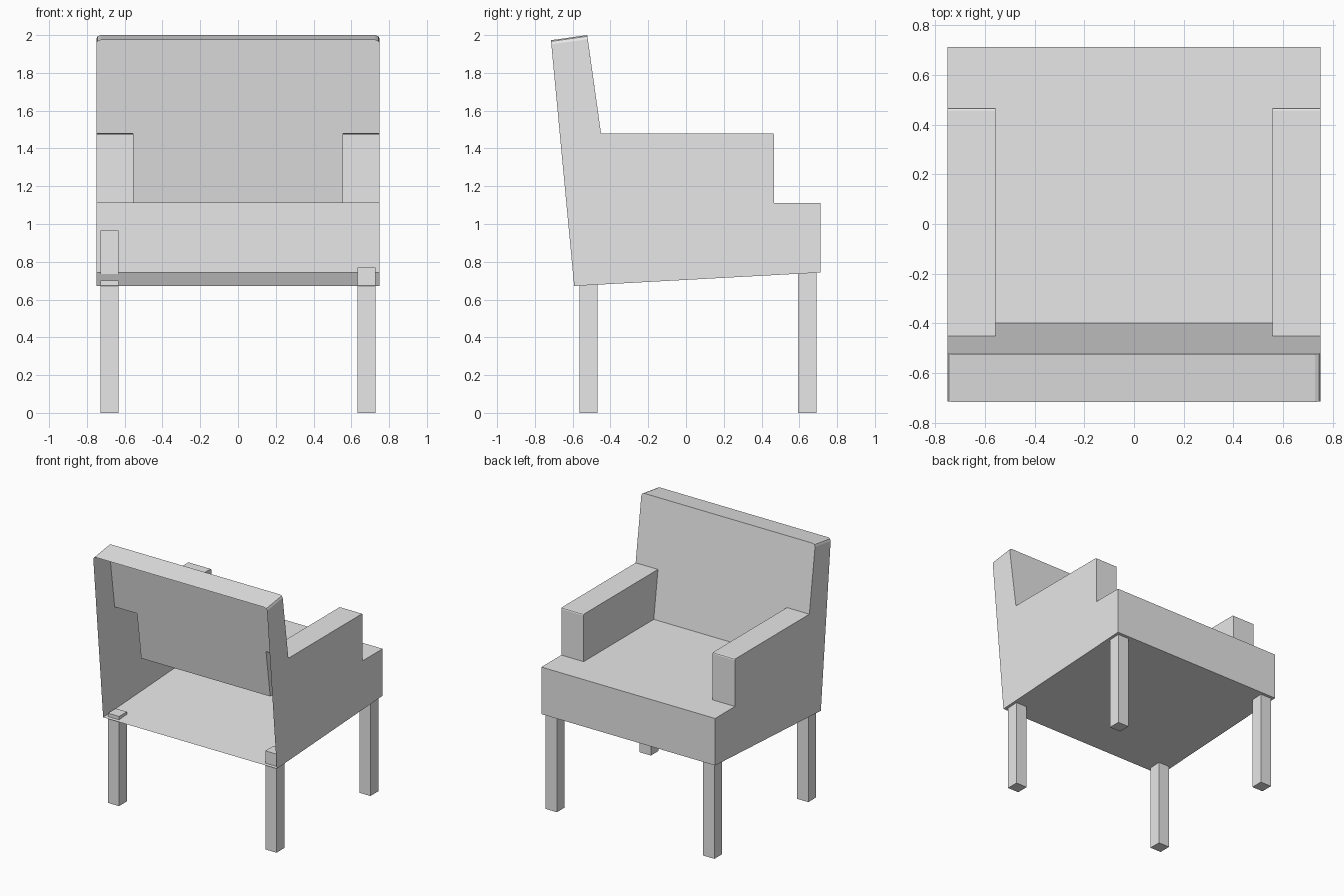
import bpy
import bmesh

cube = bpy.data.objects.get("Cube")
if cube:
    bpy.data.objects.remove(cube, do_unlink=True)

grey = bpy.data.materials.new("light_grey")
grey.use_nodes = True
grey.diffuse_color = (0.8, 0.8, 0.8, 1)
grey.node_tree.nodes["Principled BSDF"].inputs["Base Color"].default_value = (0.8, 0.8, 0.8, 1)


def finish(bm, name):
    mesh = bpy.data.meshes.new(name)
    bm.to_mesh(mesh)
    bm.free()
    mesh.materials.append(grey)
    obj = bpy.data.objects.new(name, mesh)
    bpy.context.scene.collection.objects.link(obj)
    return obj


def sheet(bm, points):
    return bm.faces.new([bm.verts.new(p) for p in points])


def sweep(bm, profile, x0, x1):
    """Run an open (y, z) profile across from x0 to x1."""
    for a, b in zip(profile, profile[1:]):
        sheet(bm, [(x0, *a), (x1, *a), (x1, *b), (x0, *b)])


# Side outline, as (y, z)
HALF, INNER = 0.75, 0.557
base = [(-0.592, 0.672), (0.712, 0.743), (0.712, 1.11)]
arm_foot, arm_front, arm_rear = (0.467, 1.11), (0.467, 1.48), (-0.45, 1.48)
seat_rear = (-0.398, 1.11)
top = [(-0.523, 2.0), (-0.715, 1.973)]
arm_profile = base + [arm_foot, arm_front, arm_rear] + top
seat_profile = base + [arm_foot, seat_rear, arm_rear] + top

# Hollow upholstery shell, open at the rear: seat between two arms
bm = bmesh.new()
sweep(bm, seat_profile, -INNER, INNER)
for side in (-1, 1):
    sweep(bm, arm_profile, side * INNER, side * HALF)
    sheet(bm, [(side * HALF, *p) for p in arm_profile])
    sheet(bm, [(side * INNER, *p) for p in (arm_foot, arm_front, arm_rear, seat_rear)])
bmesh.ops.remove_doubles(bm, verts=bm.verts[:], dist=0.0005)
bmesh.ops.dissolve_limit(bm, angle_limit=0.01, verts=bm.verts[:], edges=bm.edges[:])
bmesh.ops.recalc_face_normals(bm, faces=bm.faces[:])

# Softened ends of the backrest top
ends = [e for e in bm.edges
        if all(v.co.z > 1.9 and abs(v.co.x) > 0.7 for v in e.verts)
        and abs(e.verts[0].co.y - e.verts[1].co.y) > 0.1]
bmesh.ops.bevel(bm, geom=ends, offset=0.022, segments=2, profile=0.5, affect='EDGES')

# Softened front edges of the arm tops
fronts = [e for e in bm.edges
          if all(abs(v.co.z - arm_front[1]) < 0.001
                 and abs(v.co.y - arm_front[0]) < 0.001 for v in e.verts)]
bmesh.ops.bevel(bm, geom=fronts, offset=0.01, segments=2, profile=0.5, affect='EDGES')
finish(bm, "upholstery_shell")


# Square legs whose tops poke through the floor of the shell
def leg(name, x, y, height):
    bm = bmesh.new()
    bmesh.ops.create_cube(bm, size=1)
    for v in bm.verts:
        v.co = (x + v.co.x * 0.096, y + v.co.y * 0.096, (v.co.z + 0.5) * height)
    finish(bm, name)


REAR, FRONT, SPREAD = -0.517, 0.642, 0.68
leg("leg_open_side_right", -SPREAD, REAR, 0.70)
leg("leg_open_side_left", SPREAD, REAR, 0.77)
leg("leg_seat_side_right", -SPREAD, FRONT, 0.965)
leg("leg_seat_side_left", SPREAD, FRONT, 0.76)
